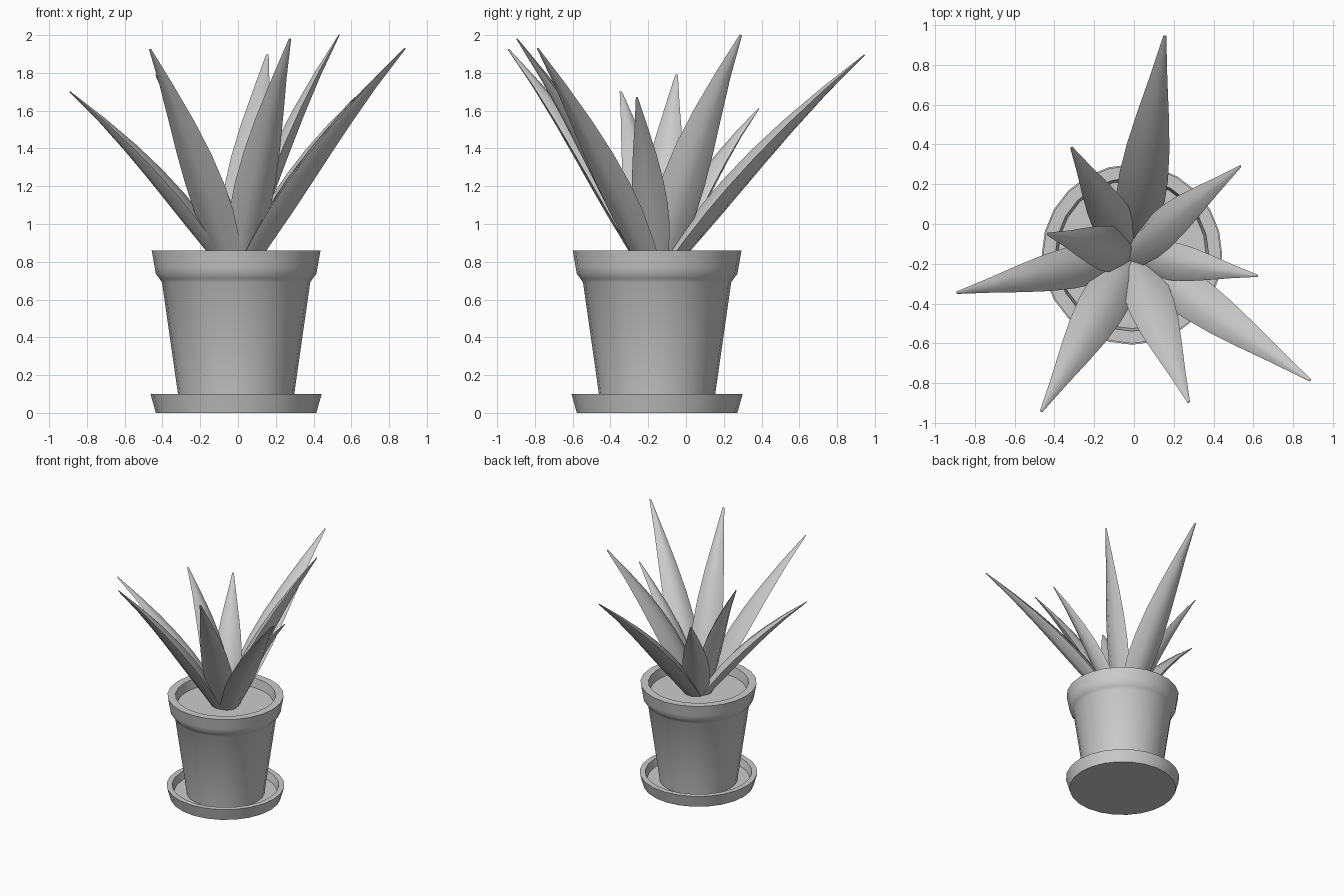
import bpy, math
from mathutils import Vector, Matrix

if "Cube" in bpy.data.objects:
    bpy.data.objects.remove(bpy.data.objects["Cube"])

CX, CY = -0.01, -0.153


def finish(name, verts, faces, angle):
    me = bpy.data.meshes.new(name)
    me.from_pydata(verts, [], faces)
    ob = bpy.data.objects.new(name, me)
    bpy.context.collection.objects.link(ob)
    bpy.ops.object.select_all(action='DESELECT')
    bpy.context.view_layer.objects.active = ob
    ob.select_set(True)
    bpy.ops.object.mode_set(mode='EDIT')
    bpy.ops.mesh.select_all(action='SELECT')
    bpy.ops.mesh.normals_make_consistent(inside=False)
    bpy.ops.object.mode_set(mode='OBJECT')
    bpy.ops.object.shade_smooth_by_angle(angle=math.radians(angle))
    return ob


def bridge(rings, n):
    # quads between successive rings, closed at both ends
    faces = [(k*n + i, k*n + (i+1) % n, (k+1)*n + (i+1) % n, (k+1)*n + i)
             for k in range(rings - 1) for i in range(n)]
    return faces + [tuple(range(n)), tuple(range((rings-1)*n, rings*n))]


def lathe(name, profile, n=24):
    verts = [(CX + r*math.cos(2*math.pi*i/n), CY + r*math.sin(2*math.pi*i/n), z)
             for r, z in profile for i in range(n)]
    return finish(name, verts, bridge(len(profile), n), 55)


# half width along the leaf: (position, share of the widest half width)
TAPER = [(0, .68), (.12, .86), (.25, 1), (.36, 1), (.5, .88), (.65, .66), (.82, .36), (1, .06)]
# cross-section: gently domed top, keeled underside (width share, thickness share)
SECTION = [(-1, 0), (-.4, .44), (.4, .44), (1, 0), (.35, -.42), (-.35, -.42)]


def leaf(name, tip, half, root, twist):
    tip = Vector(tip)
    out = Vector((tip.x - CX, tip.y - CY, 0)).normalized()
    side = Vector((-out.y, out.x, 0))
    base = Vector((CX, CY, 0.76)) + out*root
    # control point raised off the chord so the leaf arches outward
    chord = tip - base
    normal = chord.cross(side).normalized()
    if normal.z < 0:
        normal = -normal
    ctrl = base + chord*0.5 + normal*0.09
    verts = []
    for t, w in TAPER:
        p = base*(1-t)**2 + ctrl*2*t*(1-t) + tip*t*t
        tan = ((ctrl-base)*(1-t) + (tip-ctrl)*t).normalized()
        s = Matrix.Rotation(math.radians(twist), 3, tan) @ side
        nrm = tan.cross(s)
        if nrm.dot(normal) < 0:
            nrm = -nrm
        verts += [p + s*(a*w*half) + nrm*(b*w*half) for a, b in SECTION]
    return finish(name, verts, bridge(len(TAPER), len(SECTION)), 48)


# saucer, pot with rim, soil
lathe("saucer", [(.425, 0), (.453, .10), (.41, .10), (.395, .04)])
lathe("pot", [(.30, .04), (.308, .10), (.392, .69), (.405, .71), (.425, .735),
              (.431, .77), (.447, .86), (.385, .86), (.365, .74)])
lathe("soil", [(.365, .74), (.372, .785)])

# leaves: tip, half width, distance of the root from the centre, twist
LEAVES = [((.155, .945, 1.895), .123, .045, 0), ((.535, .29, 2.0), .115, .01, -35),
          ((.62, -.26, 1.67), .095, .045, 0), ((.885, -.785, 1.93), .11, .055, 0),
          ((.275, -.895, 1.98), .115, .05, 0), ((-.465, -.94, 1.925), .12, .05, 0),
          ((-.89, -.345, 1.70), .105, .04, 0), ((-.435, -.05, 1.79), .115, .03, 0),
          ((-.315, .385, 1.61), .105, .045, 0)]
for i, args in enumerate(LEAVES):
    leaf(f"leaf_{i+1}", *args)
